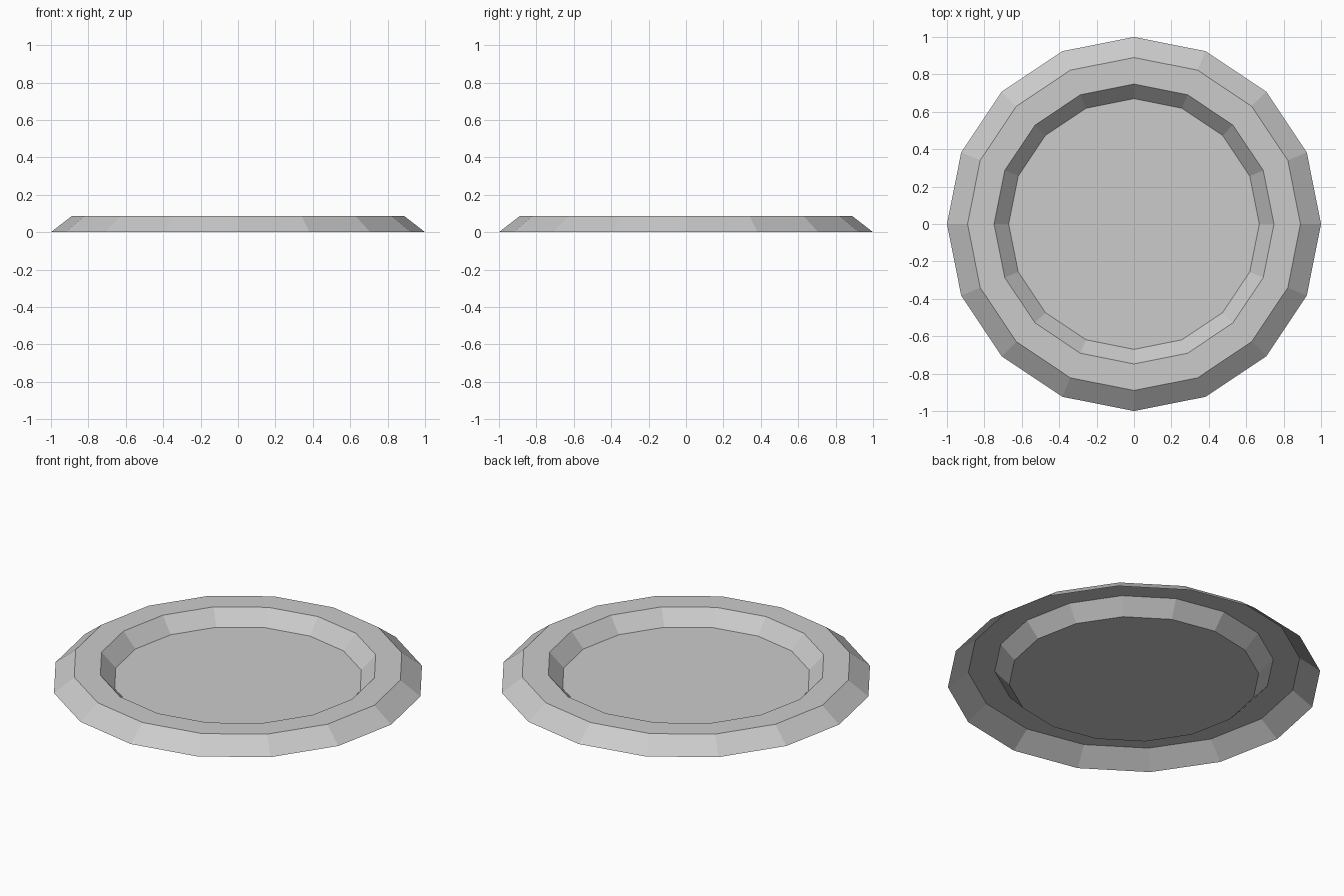
import bpy, bmesh, math

if "Cube" in bpy.data.objects:
    bpy.data.objects.remove(bpy.data.objects["Cube"])

SIDES = 16
# Profile from outer foot to dish floor: (radius, height)
PROFILE = [(1.0, 0.0), (0.89, 0.085), (0.748, 0.085), (0.67, 0.0)]

grey = bpy.data.materials.new("light_grey")
grey.diffuse_color = (0.6, 0.6, 0.6, 1)
grey.use_nodes = True
grey.node_tree.nodes["Principled BSDF"].inputs["Base Color"].default_value = grey.diffuse_color

bm = bmesh.new()
rings = []
for r, z in PROFILE:
    rings.append([bm.verts.new((r * math.cos(math.tau * i / SIDES),
                                r * math.sin(math.tau * i / SIDES), z))
                  for i in range(SIDES)])

# Outer slope, flat rim and inner slope
for outer, inner in zip(rings, rings[1:]):
    for i in range(SIDES):
        j = (i + 1) % SIDES
        bm.faces.new((outer[i], outer[j], inner[j], inner[i]))

# Dish floor
bm.faces.new(rings[-1])

mesh = bpy.data.meshes.new("shallow_dish")
bm.to_mesh(mesh)
bm.free()
mesh.materials.append(grey)
dish = bpy.data.objects.new("shallow_dish", mesh)
bpy.context.collection.objects.link(dish)
